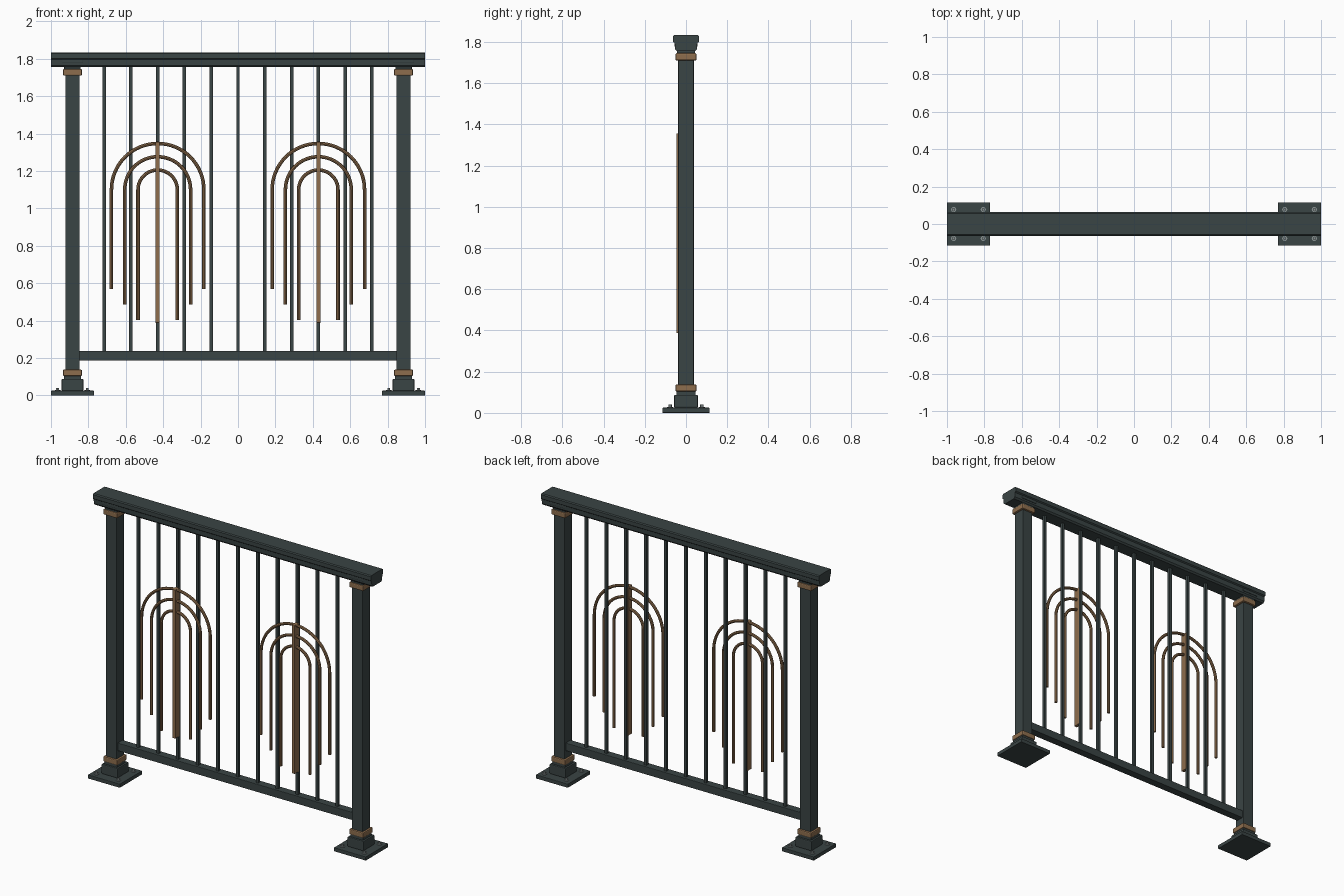
import bpy, math
from mathutils import Vector

if "Cube" in bpy.data.objects:
    bpy.data.objects.remove(bpy.data.objects["Cube"])


def material(name, rgb):
    m = bpy.data.materials.new(name)
    m.diffuse_color = (*rgb, 1)
    m.use_nodes = True
    m.node_tree.nodes["Principled BSDF"].inputs["Base Color"].default_value = m.diffuse_color
    return m


IRON = material("dark_green_grey", (0.042, 0.058, 0.058))
BRONZE = material("bronze", (0.27, 0.155, 0.075))
STEEL = material("bolt_grey", (0.25, 0.29, 0.29))


def finish(ob, name, mat, bevel=0):
    ob.name = name
    ob.data.materials.append(mat)
    if bevel:
        b = ob.modifiers.new("bevel", 'BEVEL')
        b.width = bevel
        b.segments = 2
    return ob


def box(name, mat, x, y, z, bevel=0):
    """Box from (min, max) ranges."""
    bpy.ops.mesh.primitive_cube_add(size=1)
    ob = bpy.context.object
    lo, hi = Vector((x[0], y[0], z[0])), Vector((x[1], y[1], z[1]))
    for v in ob.data.vertices:
        v.co = (lo + hi) / 2 + v.co * (hi - lo)
    return finish(ob, name, mat, bevel)


def block(name, mat, x, half, z0, z1, bevel=0):
    """Square block centred on a post."""
    return box(name, mat, (x - half, x + half), (-half, half), (z0, z1), bevel)


def rod(name, mat, x, y, z0, z1, r, sides):
    bpy.ops.mesh.primitive_cylinder_add(vertices=sides, radius=r, depth=z1 - z0,
                                        location=(x, y, (z0 + z1) / 2))
    return finish(bpy.context.object, name, mat)


def arch(name, x, r, z_spring, z_bottom, y, tube):
    """Round bar: two straight legs joined by a half circle."""
    pts = [(x - r, y, z_bottom)]
    for i in range(33):
        a = math.pi * (1 - i / 32)
        pts.append((x + r * math.cos(a), y, z_spring + r * math.sin(a)))
    pts.append((x + r, y, z_bottom))
    cu = bpy.data.curves.new(name, 'CURVE')
    cu.dimensions = '3D'
    cu.bevel_depth = tube
    cu.bevel_resolution = 2
    cu.use_fill_caps = True
    sp = cu.splines.new('POLY')
    sp.points.add(len(pts) - 1)
    for p, co in zip(sp.points, pts):
        p.co = (*co, 1)
    ob = bpy.data.objects.new(name, cu)
    bpy.context.collection.objects.link(ob)
    bpy.context.view_layer.objects.active = ob
    bpy.ops.object.select_all(action='DESELECT')
    ob.select_set(True)
    bpy.ops.object.convert(target='MESH')
    ob = finish(bpy.context.object, name, BRONZE)
    bpy.ops.object.shade_smooth_by_angle()
    return ob


# Handrail: one moulded profile swept along x
half = [(0.044, 1.755), (0.053, 1.765), (0.055, 1.795), (0.063, 1.801),
        (0.063, 1.827), (0.057, 1.833)]
prof = half + [(-y, z) for y, z in reversed(half)]
n = len(prof)
verts = [(x, y, z) for x in (-1, 1) for y, z in prof]
faces = [(i, (i + 1) % n, n + (i + 1) % n, n + i)[::-1] for i in range(n)]
faces += [tuple(range(n))[::-1], tuple(range(n, 2 * n))]
me = bpy.data.meshes.new("handrail")
me.from_pydata(verts, [], faces)
rail = bpy.data.objects.new("handrail", me)
bpy.context.collection.objects.link(rail)
finish(rail, "handrail", IRON)

# Bottom rail
box("bottom_rail", IRON, (-0.85, 0.85), (-0.026, 0.026), (0.187, 0.238), 0.003)

# Posts with feet, collars and bolts
for s in (-1, 1):
    px = 0.885 * s
    block("base_plate", IRON, px, 0.115, 0, 0.025, 0.003)
    block("post_shoe", IRON, px, 0.058, 0.025, 0.088, 0.005)
    block("shoe_step", IRON, px, 0.046, 0.085, 0.108, 0.003)
    block("post", IRON, px, 0.038, 0.08, 1.76, 0.003)
    block("lower_collar", BRONZE, px, 0.051, 0.104, 0.138, 0.006)
    block("upper_collar", BRONZE, px, 0.051, 1.71, 1.745, 0.006)
    block("post_neck", IRON, px, 0.044, 1.74, 1.78, 0.003)
    block("post_cap", IRON, px, 0.057, 1.776, 1.797, 0.004)
    for bx in (-0.079, 0.079):
        for by in (-0.077, 0.077):
            rod("washer", STEEL, px + bx, by, 0.024, 0.029, 0.014, 16)
            rod("bolt_head", STEEL, px + bx, by, 0.028, 0.04, 0.009, 6)

# Balusters
for i in range(-5, 6):
    x = i * 0.1432
    box("baluster", IRON, (x - 0.009, x + 0.009), (-0.009, 0.009), (0.23, 1.765))

# Nested arches with a deep centre bar
for s in (-1, 1):
    cx = 0.4296 * s
    for r, bottom in ((0.247, 0.57), (0.176, 0.487), (0.105, 0.403)):
        arch("arch", cx, r, 1.1, bottom, -0.024, 0.0095)
    box("centre_bar", BRONZE, (cx - 0.011, cx + 0.011), (-0.046, -0.002),
        (0.388, 1.355), 0.002)
